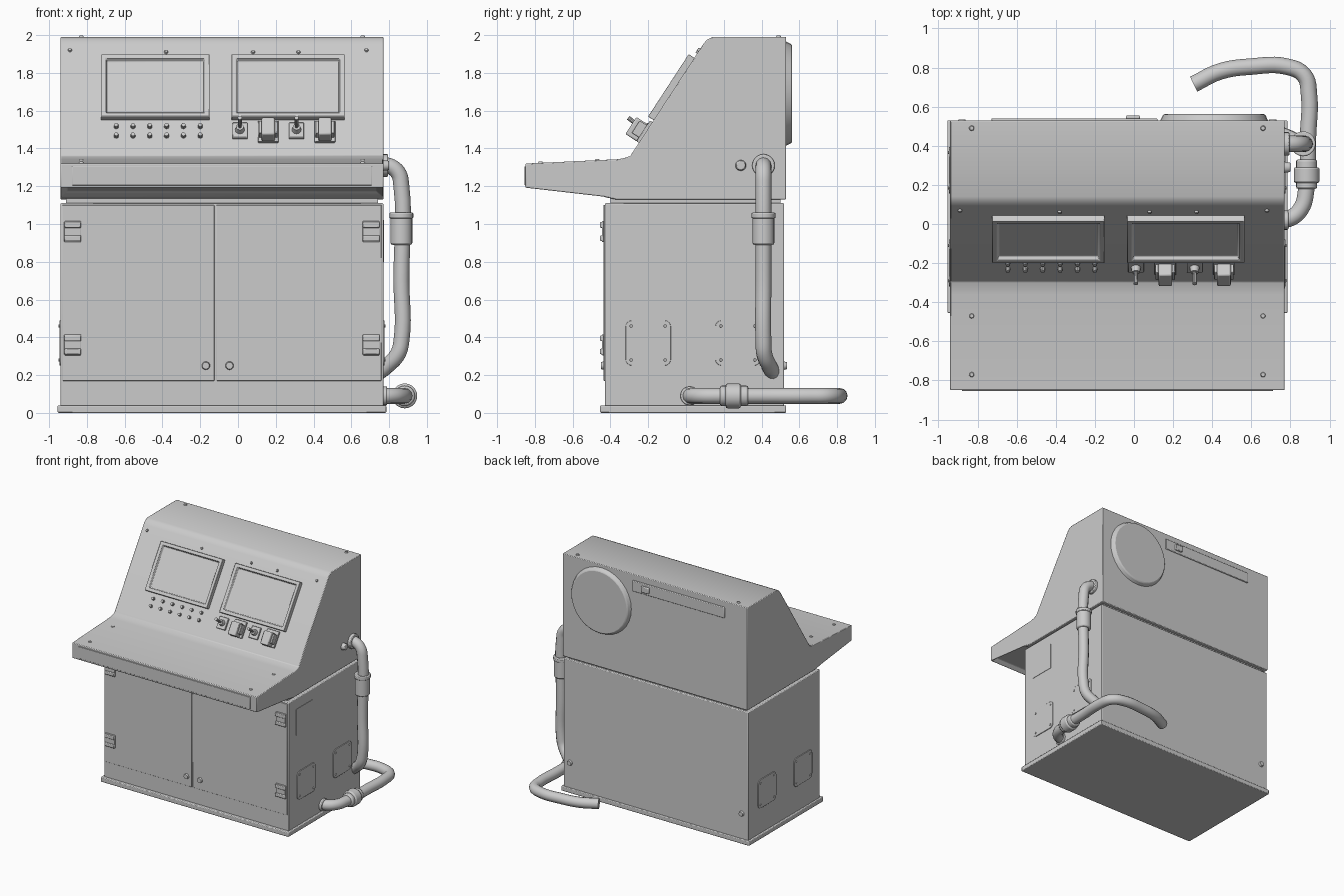
import bpy, bmesh, math
from mathutils import Matrix, Vector

old = bpy.data.objects.get("Cube")
if old:
    bpy.data.objects.remove(old, do_unlink=True)

grey = bpy.data.materials.new("plain grey")
grey.use_nodes = True
grey.diffuse_color = (0.6, 0.6, 0.6, 1)
bsdf = next(n for n in grey.node_tree.nodes if n.type == 'BSDF_PRINCIPLED')
bsdf.inputs["Base Color"].default_value = (0.6, 0.6, 0.6, 1)
bsdf.inputs["Roughness"].default_value = 0.7


def smooth(ob):
    bpy.ops.object.select_all(action='DESELECT')
    ob.select_set(True)
    bpy.context.view_layer.objects.active = ob
    bpy.ops.object.shade_smooth_by_angle(angle=math.radians(35))


def finish(name, bm, bevel=0.0, segments=2):
    bmesh.ops.recalc_face_normals(bm, faces=bm.faces)
    me = bpy.data.meshes.new(name)
    bm.to_mesh(me)
    bm.free()
    me.materials.append(grey)
    ob = bpy.data.objects.new(name, me)
    bpy.context.collection.objects.link(ob)
    if bevel:
        mod = ob.modifiers.new("soft edges", 'BEVEL')
        mod.width, mod.segments, mod.limit_method = bevel, segments, 'ANGLE'
    smooth(ob)
    return ob


def box(name, x, y, z, bevel=0.0, frame=None, corner=0.0, corner_axis=0):
    """Box from ranges; corner rounds the edges along one axis."""
    bm = bmesh.new()
    bmesh.ops.create_cube(bm, size=1)
    for v in bm.verts:
        v.co = Vector([a[0] + (c + 0.5) * (a[1] - a[0]) for a, c in zip((x, y, z), v.co)])
    if corner:
        edges = [e for e in bm.edges
                 if abs((e.verts[0].co - e.verts[1].co).normalized()[corner_axis]) > 0.9]
        bmesh.ops.bevel(bm, geom=edges, offset=corner, segments=4, profile=0.5, affect='EDGES')
    if frame:
        bm.transform(frame)
    return finish(name, bm, bevel)


def cyl(name, base, axis, r, h, r2=None, sides=20, bevel=0.0):
    """Cylinder or cone that starts at base and runs along axis."""
    bm = bmesh.new()
    bmesh.ops.create_cone(bm, cap_ends=True, segments=sides, radius1=r,
                          radius2=r if r2 is None else r2, depth=h)
    axis = Vector(axis).normalized()
    rot = axis.to_track_quat('Z', 'Y').to_matrix().to_4x4()
    bm.transform(Matrix.Translation(Vector(base) + axis * h / 2) @ rot)
    return finish(name, bm, bevel)


def pipe(name, points, r):
    cu = bpy.data.curves.new(name, 'CURVE')
    cu.dimensions = '3D'
    cu.bevel_depth, cu.bevel_resolution, cu.resolution_u = r, 4, 6
    cu.use_fill_caps = True
    sp = cu.splines.new('BEZIER')
    sp.bezier_points.add(len(points) - 1)
    for bp, p in zip(sp.bezier_points, points):
        bp.co = p
        bp.handle_left_type = bp.handle_right_type = 'AUTO'
    cu.materials.append(grey)
    ob = bpy.data.objects.new(name, cu)
    bpy.context.collection.objects.link(ob)
    bpy.ops.object.select_all(action='DESELECT')
    ob.select_set(True)
    bpy.context.view_layer.objects.active = ob
    bpy.ops.object.convert(target='MESH')
    smooth(bpy.context.view_layer.objects.active)


L, R = -0.94, 0.77

# Cabinet and plinth
box("plinth", (-0.955, 0.785), (-0.455, 0.53), (0, 0.04), 0.006)
box("cabinet", (L, R), (-0.43, 0.52), (0.03, 1.11), 0.006)
box("seam_filler", (L + 0.03, R - 0.03), (-0.4, 0.5), (1.1, 1.15))
box("left_door", (-0.115, R - 0.01), (-0.437, -0.42), (0.17, 1.1), 0.003)
box("right_door", (L + 0.01, -0.125), (-0.437, -0.42), (0.17, 1.1), 0.003)
for x in (-0.17, -0.045):
    cyl("door_knob", (x, -0.43, 0.25), (0, -1, 0), 0.024, 0.02, 0.018)

# Hinges
for x, s in ((L + 0.02, 1), (R - 0.02, -1)):
    for z in (0.36, 0.96):
        a, b = sorted((x, x + s * 0.09))
        box("hinge_leaf", (a, b), (-0.446, -0.42), (z - 0.055, z + 0.055), 0.004)
        for dz in (-0.035, 0.035):
            box("hinge_strap", (a, b), (-0.455, -0.43), (z + dz - 0.015, z + dz + 0.015), 0.005)

# Console body, extruded from its side profile
profile = [(-0.85, 1.32), (-0.36, 1.343), (-0.325, 1.35), (-0.295, 1.36), (0.09, 1.95),
           (0.11, 1.975), (0.14, 1.99), (0.53, 1.99), (0.53, 1.13), (-0.37, 1.13),
           (-0.43, 1.142), (-0.85, 1.19)]
bm = bmesh.new()
side = bm.faces.new([bm.verts.new((L, y, z)) for y, z in profile])
new = bmesh.ops.extrude_face_region(bm, geom=[side])["geom"]
bmesh.ops.translate(bm, vec=(R - L, 0, 0), verts=[g for g in new if isinstance(g, bmesh.types.BMVert)])
bmesh.ops.recalc_face_normals(bm, faces=bm.faces)
under = [f for f in bm.faces if f.normal.z < -0.9 and f.calc_center_median().y < -0.5]
bmesh.ops.inset_region(bm, faces=under, thickness=0.05, depth=0)
bmesh.ops.translate(bm, vec=(0, 0, 0.03), verts=under[0].verts)
finish("console", bm, 0.005)
box("shelf_front_panel", (L + 0.06, R - 0.06), (-0.855, -0.84), (1.205, 1.305), 0.003)

# Sloped face: local x, up the slope, outwards
up, out = Vector((0, 0.546, 0.837)), Vector((0, -0.837, 0.546))
slope = Matrix.Identity(4)
for col, vec in ((1, up), (2, out), (3, Vector((0, -0.302, 1.35)))):
    for i in range(3):
        slope[i][col] = vec[i]


def on_slope(x, z, h=0.0):
    return slope @ Vector((x, (z - 1.35) / 0.837, h))


def slope_box(name, x, z, h, bevel=0.0):
    return box(name, x, [(k - 1.35) / 0.837 for k in z], h, bevel, slope)


# Screens with raised bezels
for name, x in (("right_screen", (-0.725, -0.15)), ("left_screen", (-0.035, 0.565))):
    bm = bmesh.new()
    bmesh.ops.create_cube(bm, size=1)
    v0, v1 = (1.55 - 1.35) / 0.837, (1.88 - 1.35) / 0.837
    for v in bm.verts:
        v.co = ((x[0] + x[1]) / 2 + v.co.x * (x[1] - x[0]),
                (v0 + v1) / 2 + v.co.y * (v1 - v0), 0.01 + v.co.z * 0.05)
    top = [f for f in bm.faces if f.normal.z > 0.9]
    bmesh.ops.inset_region(bm, faces=top, thickness=0.035, depth=0)
    bmesh.ops.inset_region(bm, faces=top, thickness=0.012, depth=-0.022)
    bm.transform(slope)
    finish(name, bm, 0.004)

# Push buttons
for i in range(6):
    for z in (1.465, 1.515):
        cyl("push_button", on_slope(-0.645 + i * 0.089, z, -0.005), out, 0.014, 0.025, 0.011, 10)

# Toggle levers and guarded switches
for x in (0.01, 0.31):
    slope_box("toggle_plate", (x - 0.04, x + 0.04), (1.45, 1.53), (-0.01, 0.015), 0.004)
    cyl("toggle_collar", on_slope(x, 1.49, 0.01), out, 0.026, 0.035, 0.02, 12)
    cyl("toggle_lever", on_slope(x, 1.49, 0.03), out + up * 0.1, 0.009, 0.09, 0.012, 10)
for x in (0.16, 0.46):
    slope_box("switch_plate", (x - 0.055, x + 0.055), (1.43, 1.54), (-0.01, 0.015), 0.004)
    slope_box("switch_block", (x - 0.035, x + 0.035), (1.43, 1.52), (0.01, 0.085), 0.008)
    for dx in (-0.042, 0.042):
        slope_box("switch_guard", (x + dx - 0.008, x + dx + 0.008), (1.45, 1.515), (0.01, 0.06), 0.004)

# Screws on the slope, shelf and roof
for x, z in ((-0.38, 1.91), (0.08, 1.91), (0.32, 1.91), (-0.89, 1.92), (0.68, 1.92)):
    cyl("slope_screw", on_slope(x, z, -0.004), out, 0.012, 0.014, 0.008, 10)
for x in (-0.83, 0.66):
    cyl("roof_screw", (x, 0.49, 1.985), (0, 0, 1), 0.016, 0.013, 0.01, 10)
    for y, z in ((-0.77, 1.322), (-0.47, 1.335)):
        cyl("shelf_screw", (x, y, z), (0, 0, 1), 0.014, 0.008, 0.01, 10)

# Side access panels
for x, s in ((L, -1), (R, 1)):
    for y in (-0.2, 0.275):
        span = sorted((x - s * 0.01, x + s * 0.006))
        box("side_panel", span, (y - 0.12, y + 0.12), (0.25, 0.49), 0.002, corner=0.035)
        for dy in (-0.09, 0.09):
            for z in (0.28, 0.46):
                cyl("panel_screw", (x, y + dy, z), (s, 0, 0), 0.01, 0.011, 0.007, 8)
box("side_label", (R - 0.01, R + 0.003), (-0.33, -0.11), (0.8, 1.02))
cyl("side_knob", (R - 0.01, 0.29, 1.31), (1, 0, 0), 0.03, 0.04, 0.024, bevel=0.005)

# Back: round vent cover, long rail and fixings
cyl("vent_cover", (0.41, 0.52, 1.69), (0, 1, 0), 0.28, 0.042, 0.26, 32, 0.008)
box("back_rail", (-0.73, 0.12), (0.52, 0.54), (1.85, 1.94), 0.005)
box("rail_latch", (-0.04, 0.03), (0.53, 0.555), (1.87, 1.92), 0.006)
for x in (L + 0.06, R - 0.06):
    cyl("back_knob", (x, 0.51, 0.25), (0, 1, 0), 0.025, 0.025, 0.018)

# Upright pipe
pipe("upright_pipe", [(0.74, 0.41, 1.31), (0.79, 0.41, 1.31), (0.845, 0.41, 1.275), (0.865, 0.41, 1.2),
                      (0.865, 0.41, 0.7), (0.865, 0.41, 0.38), (0.845, 0.415, 0.31),
                      (0.79, 0.44, 0.25), (0.74, 0.46, 0.21)], 0.042)
cyl("upright_flange", (R - 0.01, 0.41, 1.31), (1, 0, 0), 0.06, 0.035, bevel=0.006)
cyl("upright_coupling", (0.865, 0.41, 0.89), (0, 0, 1), 0.058, 0.17, bevel=0.01)
cyl("upright_collar", (0.865, 0.41, 1.03), (0, 0, 1), 0.064, 0.03, bevel=0.006)

# Floor pipe sweeping round behind
pipe("floor_pipe", [(x, y, 0.09) for x, y in (
    (0.74, 0.02), (0.8, 0.03), (0.855, 0.08), (0.88, 0.17), (0.89, 0.45), (0.895, 0.66),
    (0.87, 0.76), (0.78, 0.805), (0.6, 0.805), (0.44, 0.78), (0.305, 0.715))], 0.042)
cyl("floor_flange", (R - 0.01, 0.02, 0.09), (1, 0, 0), 0.05, 0.03, bevel=0.006)
cyl("floor_coupling", (0.883, 0.18, 0.09), (0, 1, 0), 0.054, 0.15, bevel=0.01)
cyl("floor_collar", (0.883, 0.21, 0.09), (0, 1, 0), 0.066, 0.08, bevel=0.01)
